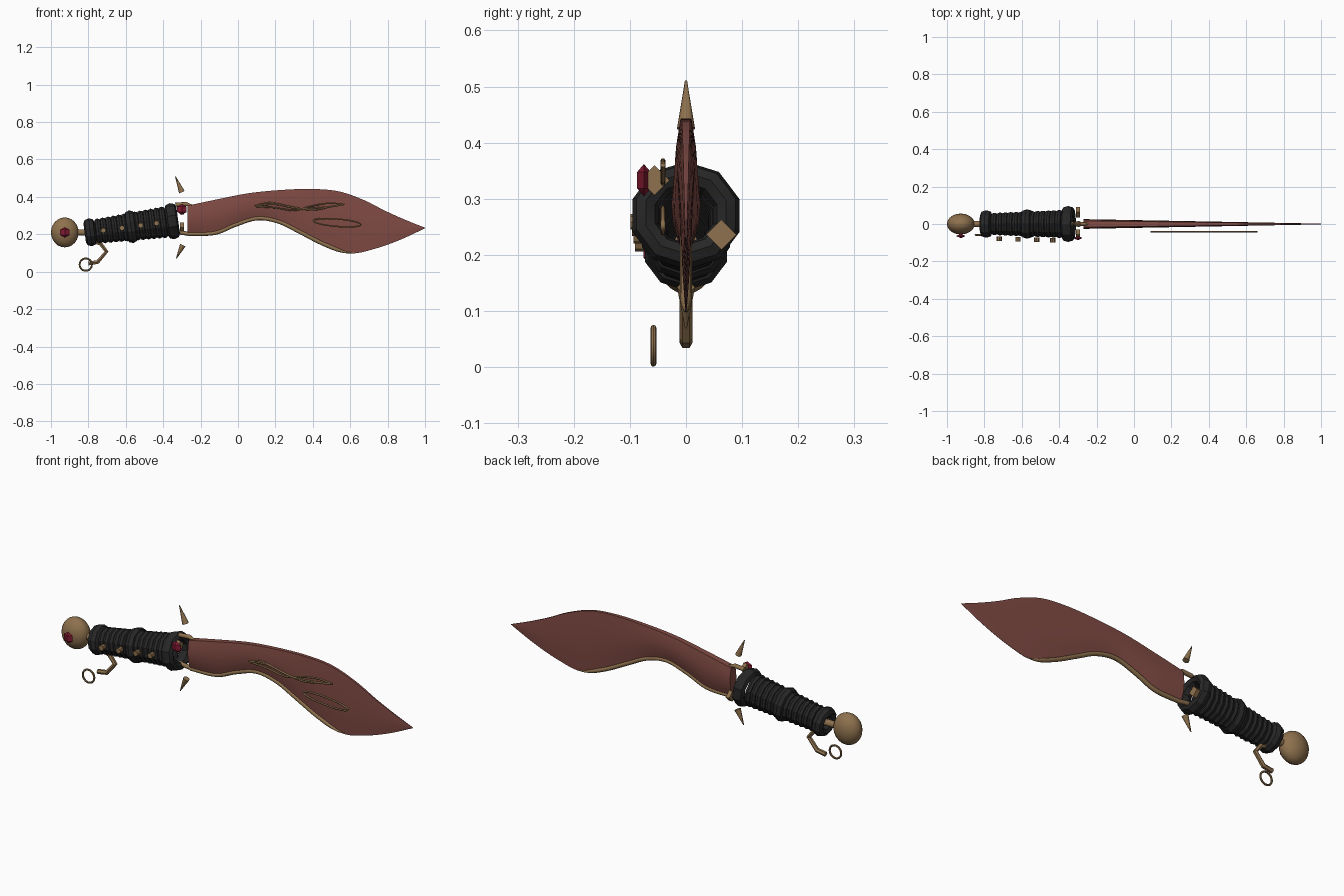
import bpy, bmesh
from math import radians, pi, cos, sin, atan2
from mathutils import Vector

if "Cube" in bpy.data.objects:
    bpy.data.objects.remove(bpy.data.objects["Cube"])


def material(name, rgb):
    m = bpy.data.materials.new(name)
    m.diffuse_color = (*rgb, 1)
    m.use_nodes = True
    m.node_tree.nodes["Principled BSDF"].inputs["Base Color"].default_value = m.diffuse_color
    return m


RED = material("blade_red", (0.22, 0.07, 0.058))
GOLD = material("dark_gold", (0.27, 0.165, 0.075))
BLACK = material("wrap_black", (0.02, 0.02, 0.02))
GEM = material("gem_red", (0.22, 0.01, 0.03))


def finish(name, mat, smooth=None):
    o = bpy.context.object
    o.name = name
    o.data.materials.append(mat)
    if smooth:
        bpy.ops.object.shade_smooth_by_angle(angle=radians(smooth))
    return o


def interp(pts, x):
    """Smooth z at x through a profile (cubic Hermite)."""
    n = len(pts)
    def slope(i):
        a, b = pts[max(i - 1, 0)], pts[min(i + 1, n - 1)]
        return (b[1] - a[1]) / (b[0] - a[0])
    for i in range(n - 1):
        (x0, z0), (x1, z1) = pts[i], pts[i + 1]
        if x <= x1 or i == n - 2:
            h = x1 - x0
            t = (x - x0) / h
            return ((2*t**3 - 3*t*t + 1) * z0 + (t**3 - 2*t*t + t) * h * slope(i)
                    + (3*t*t - 2*t**3) * z1 + (t**3 - t*t) * h * slope(i + 1))


def tube(name, pts, r, mat, cyclic=False, res=2, radii=None, smooth=True):
    c = bpy.data.curves.new(name, 'CURVE')
    c.dimensions = '3D'
    c.bevel_depth, c.bevel_resolution, c.use_fill_caps = r, res, True
    s = c.splines.new('POLY')
    s.points.add(len(pts) - 1)
    for i, p in enumerate(pts):
        s.points[i].co = (*p, 1)
        s.points[i].radius = radii[i] if radii else 1
    s.use_cyclic_u = cyclic
    s.use_smooth = smooth
    o = bpy.data.objects.new(name, c)
    o.data.materials.append(mat)
    bpy.context.collection.objects.link(o)
    return o


# Blade: lens-like sections lofted between the spine and the cutting edge
SPINE = [(-.27, .353), (-.12, .385), (.06, .42), (.25, .438), (.41, .442), (.545, .428),
         (.68, .38), (.786, .326), (.893, .278), (1, .235)]
EDGE = [(-.27, .198), (-.12, .205), (-.016, .247), (.107, .283), (.225, .262), (.33, .21),
        (.465, .142), (.6, .098), (.733, .123), (.866, .17), (1, .232)]
SECTION = [(1, .65), (.8, .9), (.6, 1), (.4, .9), (.2, .6), (0, .12)]
bm = bmesh.new()
rings = []
N = 56
for i in range(N + 1):
    x = -.27 + 1.27 * i / N
    top, bot = interp(SPINE, x), interp(EDGE, x)
    t = .024 * (1 - i / N) + .002
    loop = [(w * t, h) for h, w in SECTION] + [(-w * t, h) for h, w in reversed(SECTION)]
    rings.append([bm.verts.new((x, y, bot + (top - bot) * h)) for y, h in loop])
for a, b in zip(rings, rings[1:]):
    for k in range(len(a)):
        j = (k + 1) % len(a)
        bm.faces.new((a[k], a[j], b[j], b[k]))
bm.faces.new(rings[0])
bm.faces.new(rings[-1][::-1])
bmesh.ops.recalc_face_normals(bm, faces=bm.faces)
me = bpy.data.meshes.new("blade")
bm.to_mesh(me)
bm.free()
blade = bpy.data.objects.new("blade", me)
bpy.context.collection.objects.link(blade)
bpy.context.view_layer.objects.active = blade
blade.select_set(True)
finish("blade", RED, 40)

# Gold trim along the inner cutting edge
xs = [-.27 + .9 * i / 36 for i in range(37)]
tube("edge_trim", [(x, 0, interp(EDGE, x) + .003) for x in xs], .011, GOLD,
     radii=[min(1, (.64 - x) / .12) for x in xs])

# Raised filigree on the front face of the blade
UPPER = [[(.09, .352), (.2, .36), (.32, .338), (.44, .342), (.57, .36)],
         [(.09, .352), (.17, .368), (.29, .345), (.4, .33), (.5, .348), (.57, .36)],
         [(.1, .348), (.2, .342), (.3, .328), (.4, .352), (.48, .366), (.56, .362)]]
for n, p in enumerate(UPPER):
    xs = [p[0][0] + (p[-1][0] - p[0][0]) * i / 24 for i in range(25)]
    tube(f"filigree_strand_{n}", [(x, -.041, interp(p, x)) for x in xs], .0045, GOLD, res=1)
tube("filigree_leaf", [(.53 + .127 * cos(a), -.041, .262 + .02 * sin(a) - .01 * cos(a))
     for a in [2 * pi * i / 28 for i in range(28)]], .0045, GOLD, cyclic=True, res=1)

# Grip: hollow stack of wrapped rings on a slightly rising axis
def axis_z(x):
    return .27 + (x + .352) * .135


def ring(name, x, outer_z, outer_y, minor, stretch=1):
    bpy.ops.mesh.primitive_torus_add(
        major_segments=10, minor_segments=8, major_radius=outer_z - minor, minor_radius=minor,
        location=(x, 0, axis_z(x)), rotation=(0, radians(82.3), 0))
    bpy.context.object.scale = (1, outer_y / outer_z, stretch)
    finish(name, BLACK, 30)


for i in range(13):
    x = -.745 + .345 * i / 12
    r = .068 + .017 * i / 12
    ring(f"grip_wrap_{i}", x, r, r * .92, .018)
ring("grip_rear_band", -.79, .075, .077, .024, 1.25)
ring("grip_middle_band", -.572, .088, .082, .025, 1.15)
ring("grip_front_band", -.352, .097, .1, .024, 1.35)

# Rivets on the front of the grip
for i, x in enumerate((-.72, -.62, -.52, -.435)):
    bpy.ops.mesh.primitive_cylinder_add(vertices=8, radius=.014, depth=.024,
                                        location=(x, -.079 - .008 * i / 3, axis_z(x)),
                                        rotation=(pi / 2, 0, 0))
    finish(f"rivet_{i}", GOLD)

# Pommel and its neck
bpy.ops.mesh.primitive_uv_sphere_add(segments=20, ring_count=12, radius=1, location=(-.926, 0, .21))
bpy.context.object.scale = (.074, .056, .08)
finish("pommel", GOLD, 40)
bpy.ops.mesh.primitive_cylinder_add(vertices=10, radius=.017, depth=.1, location=(-.83, 0, .21),
                                    rotation=(0, pi / 2, 0))
finish("pommel_neck", GOLD, 40)


# Faceted gems on pommel and guard
def gem(name, loc):
    bpy.ops.mesh.primitive_uv_sphere_add(segments=4, ring_count=2, radius=1, location=loc)
    bpy.context.object.scale = (.029, .014, .029)
    finish(name, GEM)


gem("pommel_gem", (-.926, -.064, .21))
gem("guard_gem", (-.3, -.075, .333))

# Guard blocks: four-sided studs either side of the blade root
for name, y, z in (("guard_stud_front", -.056, .333), ("guard_stud_back", .063, .236)):
    bpy.ops.mesh.primitive_cylinder_add(vertices=4, radius=.027, depth=.02, location=(-.3, y, z),
                                        rotation=(0, pi / 2, 0))
    finish(name, GOLD)

# Guard prongs reaching from the front band to the blade
tube("guard_prong_top", [(-.335, 0, .358), (-.28, 0, .362), (-.24, 0, .352)], .011, GOLD,
     radii=[1, 1, .4])
tube("guard_prong_bottom", [(-.335, 0, .212), (-.28, 0, .205), (-.22, 0, .202)], .011, GOLD,
     radii=[1, 1, .4])


# Floating guard spikes
def spike(name, base, tip):
    a, b = Vector(base), Vector(tip)
    d = b - a
    bpy.ops.mesh.primitive_cone_add(vertices=8, radius1=.016, radius2=.002, depth=d.length,
                                    location=(a + b) / 2, rotation=(0, atan2(d.x, d.z), 0))
    finish(name, GOLD, 50)


spike("guard_spike_top", (-.3, 0, .425), (-.335, 0, .51))
spike("guard_spike_bottom", (-.295, 0, .142), (-.33, 0, .07))

# Bent hook under the grip, with a lanyard ring
tube("hook_arm", [(-.765, 0, .16), (-.735, 0, .15), (-.703, 0, .108), (-.75, 0, .052),
                  (-.80, 0, .044)], .012, GOLD, res=1, smooth=False)
bpy.ops.mesh.primitive_torus_add(major_segments=18, minor_segments=8, major_radius=.033,
                                 minor_radius=.005, location=(-.814, -.058, .038),
                                 rotation=(pi / 2, 0, 0))
finish("lanyard_ring", GOLD, 40)
